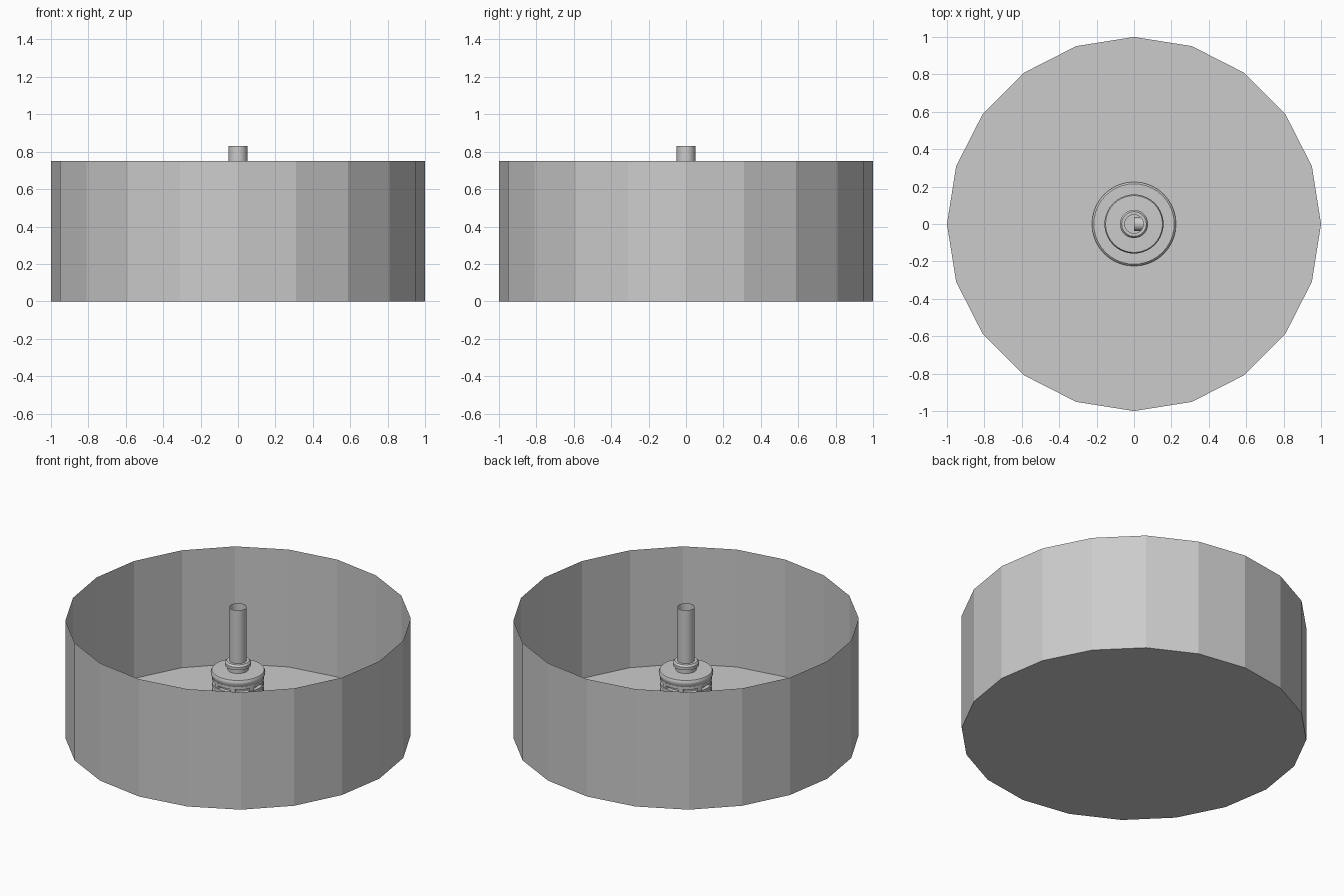
import bpy, math

if "Cube" in bpy.data.objects:
    bpy.data.objects.remove(bpy.data.objects["Cube"])

grey = bpy.data.materials.new("light_grey")
grey.diffuse_color = (0.6, 0.6, 0.6, 1)
grey.use_nodes = True
grey.node_tree.nodes["Principled BSDF"].inputs["Base Color"].default_value = grey.diffuse_color


def make(name, verts, faces, smooth=True):
    me = bpy.data.meshes.new(name)
    me.from_pydata(verts, [], faces)
    me.materials.append(grey)
    ob = bpy.data.objects.new(name, me)
    bpy.context.collection.objects.link(ob)
    if smooth:
        bpy.ops.object.select_all(action='DESELECT')
        ob.select_set(True)
        bpy.context.view_layer.objects.active = ob
        bpy.ops.object.shade_smooth_by_angle(angle=math.radians(35))
    return ob


def lathe(name, profile, n=40, closed=False, smooth=True, floor=False):
    """Spin (radius, z) points round the z axis; optional closed loop or bottom disc."""
    verts = [(r * math.cos(2 * math.pi * i / n), r * math.sin(2 * math.pi * i / n), z)
             for r, z in profile for i in range(n)]
    m = len(profile)
    faces = []
    for k in range(m if closed else m - 1):
        a, b = k * n, (k + 1) % m * n
        for i in range(n):
            j = (i + 1) % n
            faces.append((a + i, a + j, b + j, b + i))
    if floor:
        faces.append(tuple(reversed(range(n))))
    return make(name, verts, faces, smooth)


# Basin: thin open twenty-sided wall with a flat floor
lathe("basin", [(1, 0), (1, 0.75)], n=20, smooth=False, floor=True)

# Base flange on the floor
lathe("base_flange", [(0.225, 0.002), (0.225, 0.03), (0.215, 0.04), (0.15, 0.04),
                      (0.15, 0.06), (0.05, 0.06)])

# Inner body behind the rings
lathe("inner_body", [(0.125, 0.05), (0.125, 0.40)])

# Stacked filter rings
for k in range(9):
    z = 0.075 + k * 0.038
    lathe("filter_ring_%d" % (k + 1),
          [(0.122, z - 0.009), (0.150, z - 0.009), (0.150, z + 0.009), (0.122, z + 0.009)],
          closed=True)

# Upright posts joining the rings
for k in range(8):
    a = 2 * math.pi * k / 8 + math.pi / 8
    bpy.ops.mesh.primitive_cube_add(size=1, location=(0.136 * math.cos(a), 0.136 * math.sin(a), 0.225),
                                    rotation=(0, 0, a))
    post = bpy.context.object
    post.name = "post_%d" % (k + 1)
    post.scale = (0.022, 0.03, 0.35)
    post.data.materials.append(grey)

# Cap disc with rounded rim, and the collar above it
lathe("cap", [(0.125, 0.385), (0.148, 0.385), (0.157, 0.405), (0.158, 0.418),
              (0.152, 0.43), (0.05, 0.432)])
lathe("collar", [(0.060, 0.43), (0.060, 0.455), (0.075, 0.46), (0.075, 0.478),
                 (0.066, 0.49), (0.05, 0.49)])

# Open stand pipe
lathe("stand_pipe", [(0.05, 0.06), (0.05, 0.83)], n=32)

# Small horizontal inlet inside the pipe
bpy.ops.mesh.primitive_cylinder_add(vertices=24, radius=0.037, depth=0.12,
                                    location=(0.06, 0, 0.2), rotation=(0, math.pi / 2, 0))
inlet = bpy.context.object
inlet.name = "inlet"
inlet.data.materials.append(grey)
bpy.ops.object.shade_smooth_by_angle(angle=math.radians(35))
